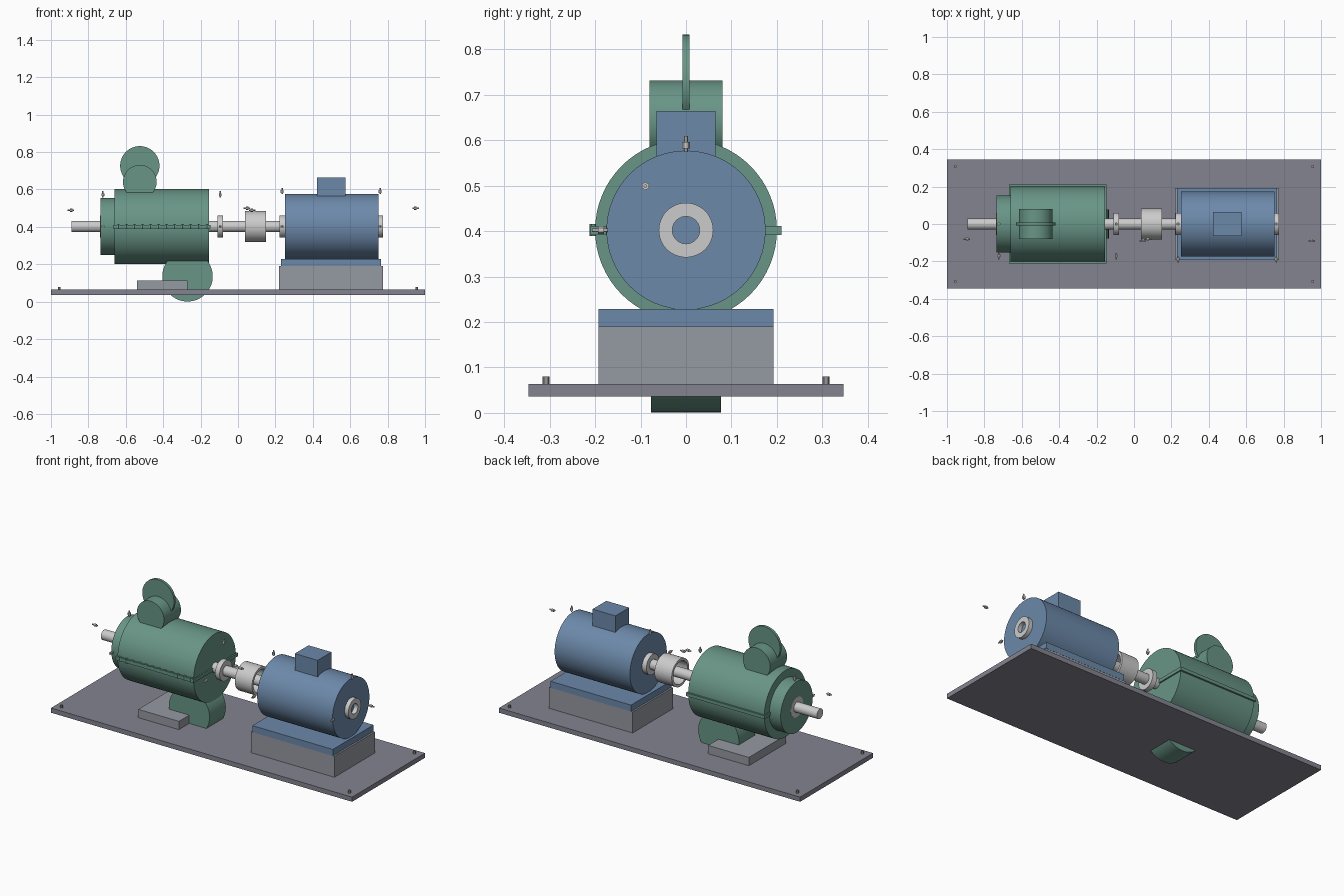
import bpy, bmesh
from math import pi, cos, sin, radians
from mathutils import Vector

if "Cube" in bpy.data.objects:
    bpy.data.objects.remove(bpy.data.objects["Cube"])

AXIS_Z = 0.402  # height of the shaft centre line


def material(name, rgb):
    m = bpy.data.materials.new(name)
    m.diffuse_color = (*rgb, 1)
    m.use_nodes = True
    m.node_tree.nodes["Principled BSDF"].inputs["Base Color"].default_value = m.diffuse_color
    return m


GREEN = material("pump_green", (0.14, 0.30, 0.24))
BLUE = material("motor_blue", (0.15, 0.25, 0.40))
PLATE = material("plate_grey", (0.23, 0.23, 0.28))
STONE = material("block_grey", (0.30, 0.32, 0.36))
STEEL = material("steel", (0.60, 0.60, 0.62))
DARK = material("bolt_grey", (0.30, 0.30, 0.30))


def finish(name, bm, mat, smooth=True):
    bmesh.ops.recalc_face_normals(bm, faces=bm.faces[:])
    me = bpy.data.meshes.new(name)
    bm.to_mesh(me)
    bm.free()
    ob = bpy.data.objects.new(name, me)
    bpy.context.collection.objects.link(ob)
    me.materials.append(mat)
    if smooth:
        bpy.ops.object.select_all(action='DESELECT')
        ob.select_set(True)
        bpy.context.view_layer.objects.active = ob
        bpy.ops.object.shade_smooth_by_angle(angle=radians(30))
    return ob


def box(name, x, y, z, mat):
    bm = bmesh.new()
    bmesh.ops.create_cube(bm, size=1)
    for v in bm.verts:
        v.co = [(r[0] + r[1]) / 2 + c * (r[1] - r[0]) for r, c in zip((x, y, z), v.co)]
    return finish(name, bm, mat, False)


def add_cylinder(bm, centre, direction, radius, length, sides):
    rot = Vector(direction).to_track_quat('Z', 'Y')
    new = bmesh.ops.create_cone(bm, cap_ends=True, segments=sides, radius1=radius,
                                radius2=radius, depth=length)['verts']
    for v in new:
        v.co = rot @ v.co + Vector(centre)


def cylinder(name, centre, direction, radius, length, mat, sides=64):
    bm = bmesh.new()
    add_cylinder(bm, centre, direction, radius, length, sides)
    return finish(name, bm, mat)


def along_x(name, x0, x1, radius, mat, sides=64):
    return cylinder(name, ((x0 + x1) / 2, 0, AXIS_Z), (1, 0, 0), radius, x1 - x0, mat, sides)


def tube(name, x0, x1, inner, outer, mat, sides=48):
    # hollow ring around the shaft line
    bm = bmesh.new()
    profile = [(x0, inner), (x0, outer), (x1, outer), (x1, inner)]
    rings = [[bm.verts.new((x, r * cos(a), AXIS_Z + r * sin(a))) for x, r in profile]
             for a in (2 * pi * i / sides for i in range(sides))]
    for i in range(sides):
        a, b = rings[i], rings[(i + 1) % sides]
        for j in range(4):
            k = (j + 1) % 4
            bm.faces.new((a[j], a[k], b[k], b[j]))
    return finish(name, bm, mat)


def bolt(name, centre, direction):
    # thin shank with a hexagonal head
    bm = bmesh.new()
    d = Vector(direction)
    add_cylinder(bm, centre, d, 0.004, 0.034, 12)
    add_cylinder(bm, Vector(centre) - d * 0.003, d, 0.009, 0.014, 6)
    return finish(name, bm, STEEL)


# base plate with corner bolts
box("base_plate", (-1, 1), (-0.346, 0.346), (0.036, 0.064), PLATE)
for sx in (-1, 1):
    for sy in (-1, 1):
        cylinder("base_bolt", (sx * 0.956, sy * 0.308, 0.07), (0, 0, 1), 0.008, 0.02, DARK, 6)

# pump casing, split flange and flange bolts
box("pump_pedestal", (-0.54, -0.27), (-0.175, 0.175), (0.064, 0.114), STONE)
along_x("pump_casing", -0.66, -0.155, 0.2, GREEN)
along_x("pump_end_cover", -0.735, -0.655, 0.152, GREEN)
box("casing_flange", (-0.667, -0.147), (-0.21, 0.21), (0.391, 0.411), GREEN)
for i in range(12):
    cylinder("flange_bolt", (-0.64 + i * 0.043, -0.204, 0.402), (0, 0, 1), 0.008, 0.026, GREEN, 6)

# suction and discharge nozzles
cylinder("discharge_nozzle", (-0.525, 0, 0.641), (0, 1, 0), 0.09, 0.16, GREEN)
cylinder("discharge_flange", (-0.525, 0, 0.727), (0, 1, 0), 0.105, 0.016, GREEN)
cylinder("suction_nozzle", (-0.27, 0, 0.136), (0, 1, 0), 0.135, 0.154, GREEN)

# motor on its block
box("motor_block", (0.22, 0.775), (-0.192, 0.192), (0.064, 0.19), STONE)
box("motor_base", (0.23, 0.765), (-0.193, 0.193), (0.19, 0.229), BLUE)
along_x("motor_body", 0.25, 0.75, 0.175, BLUE)
box("terminal_box", (0.423, 0.575), (-0.065, 0.065), (0.55, 0.664), BLUE)

# shaft and coupling
along_x("shaft", -0.89, 0.26, 0.03, STEEL, 40)
tube("coupling_sleeve", 0.037, 0.151, 0.068, 0.083, STEEL)

# bearings, each with side, top and axial bolts
for part, x, side, reach in (("pump_rear", -0.722, -1, 0.172), ("pump_front", -0.095, 1, 0.172),
                             ("motor_front", 0.236, -1, 0.19), ("motor_rear", 0.76, 1, 0.19)):
    tube(part + "_bearing", x - 0.015, x + 0.015, 0.03, 0.06, STEEL)
    bolt(part + "_top_bolt", (x, 0, AXIS_Z + reach), (0, 0, 1))
    bolt(part + "_side_bolt", (x, -reach, AXIS_Z), (0, -1, 0))
    bolt(part + "_axial_bolt", (x + side * reach, -reach * 0.47, AXIS_Z + reach * 0.51), (side, 0, 0))
